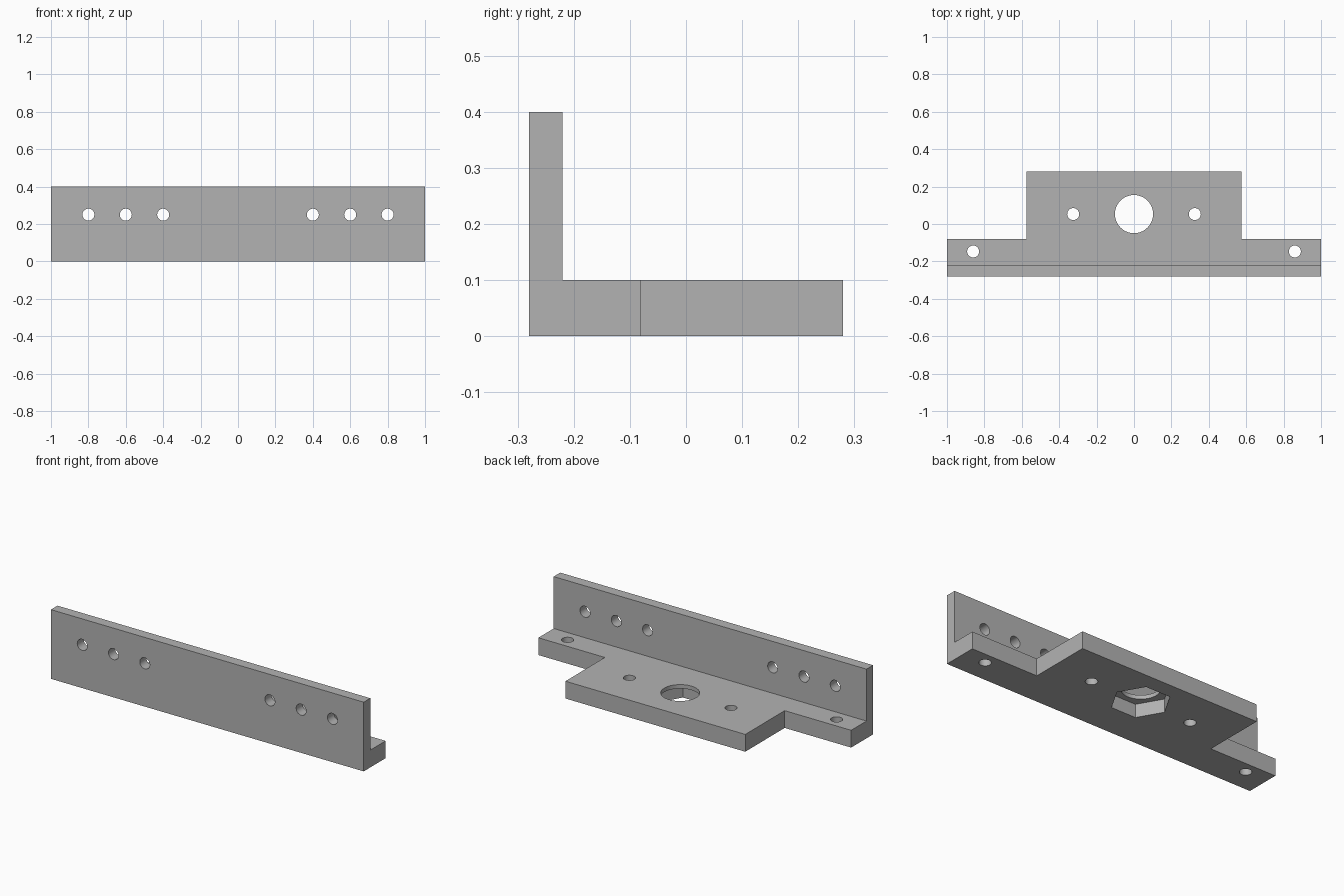
import bpy
import bmesh
from math import radians
from mathutils import Matrix, Vector

cube = bpy.data.objects.get("Cube")
if cube:
    bpy.data.objects.remove(cube, do_unlink=True)

GREY = (0.45, 0.45, 0.45, 1)
grey = bpy.data.materials.new("grey metal")
grey.use_nodes = True
grey.diffuse_color = GREY
grey.node_tree.nodes["Principled BSDF"].inputs["Base Color"].default_value = GREY

HALF_LENGTH, DEPTH = 1.0, 0.28
WALL, HEIGHT, PLATE = 0.06, 0.4, 0.1
LEDGE_Y, TONGUE_X = -0.08, 0.575
BORE_Y = 0.053


def make_object(name, bm):
    bmesh.ops.recalc_face_normals(bm, faces=bm.faces)
    mesh = bpy.data.meshes.new(name)
    bm.to_mesh(mesh)
    bm.free()
    mesh.materials.append(grey)
    obj = bpy.data.objects.new(name, mesh)
    bpy.context.collection.objects.link(obj)
    return obj


def extrude(bm, points, offset):
    face = bm.faces.new([bm.verts.new(p) for p in points])
    result = bmesh.ops.extrude_face_region(bm, geom=[face])
    verts = [v for v in result["geom"] if isinstance(v, bmesh.types.BMVert)]
    bmesh.ops.translate(bm, verts=verts, vec=offset)


def add_prism(bm, centre, radius, length, sides=40, axis="Z"):
    # First corner of the prism lies on the x axis
    turn = Matrix.Rotation(radians(90), 4, "X") if axis == "Y" else Matrix()
    spin = Matrix.Rotation(radians(90), 4, "Z")
    bmesh.ops.create_cone(bm, cap_ends=True, segments=sides, radius1=radius,
                          radius2=radius, depth=length,
                          matrix=Matrix.Translation(centre) @ turn @ spin)


def apply_boolean(target, tool, operation):
    mod = target.modifiers.new(operation.title(), "BOOLEAN")
    mod.operation = operation
    mod.solver = "EXACT"
    mod.object = tool
    bpy.context.view_layer.objects.active = target
    bpy.ops.object.modifier_apply(modifier=mod.name)
    bpy.data.objects.remove(tool, do_unlink=True)


# Angle section running the full length
bm = bmesh.new()
inner = WALL - DEPTH
section = [(-DEPTH, 0), (LEDGE_Y, 0), (LEDGE_Y, PLATE),
           (inner, PLATE), (inner, HEIGHT), (-DEPTH, HEIGHT)]
extrude(bm, [(-HALF_LENGTH, y, z) for y, z in section],
        Vector((2 * HALF_LENGTH, 0, 0)))
bracket = make_object("mounting_bracket", bm)

# Central tongue: overlaps the ledge so the outline stays seamless
bm = bmesh.new()
start = LEDGE_Y - 0.05
extrude(bm, [(-TONGUE_X, start, 0), (TONGUE_X, start, 0),
             (TONGUE_X, DEPTH, 0), (-TONGUE_X, DEPTH, 0)],
        Vector((0, 0, PLATE)))
apply_boolean(bracket, make_object("tongue", bm), "UNION")

# Screw holes through wall and plate, and the main bore
bm = bmesh.new()
for side in (-1, 1):
    for x in (0.4, 0.6, 0.8):
        add_prism(bm, (side * x, -DEPTH + WALL / 2, 0.25), 0.032, 0.1, axis="Y")
    for x, y in ((0.325, BORE_Y), (0.86, -0.147)):
        add_prism(bm, (side * x, y, PLATE / 2), 0.032, 0.2)
add_prism(bm, (0, BORE_Y, PLATE / 2), 0.102, 0.2, sides=64)
apply_boolean(bracket, make_object("hole_cutter", bm), "DIFFERENCE")

# Hexagonal nut pocket under the bore
bm = bmesh.new()
add_prism(bm, (0, BORE_Y, 0), 0.157, 0.154, sides=6)
apply_boolean(bracket, make_object("nut_pocket_cutter", bm), "DIFFERENCE")

bpy.ops.object.select_all(action="DESELECT")
bracket.select_set(True)
bpy.context.view_layer.objects.active = bracket
bpy.ops.object.shade_smooth_by_angle(angle=radians(30))
